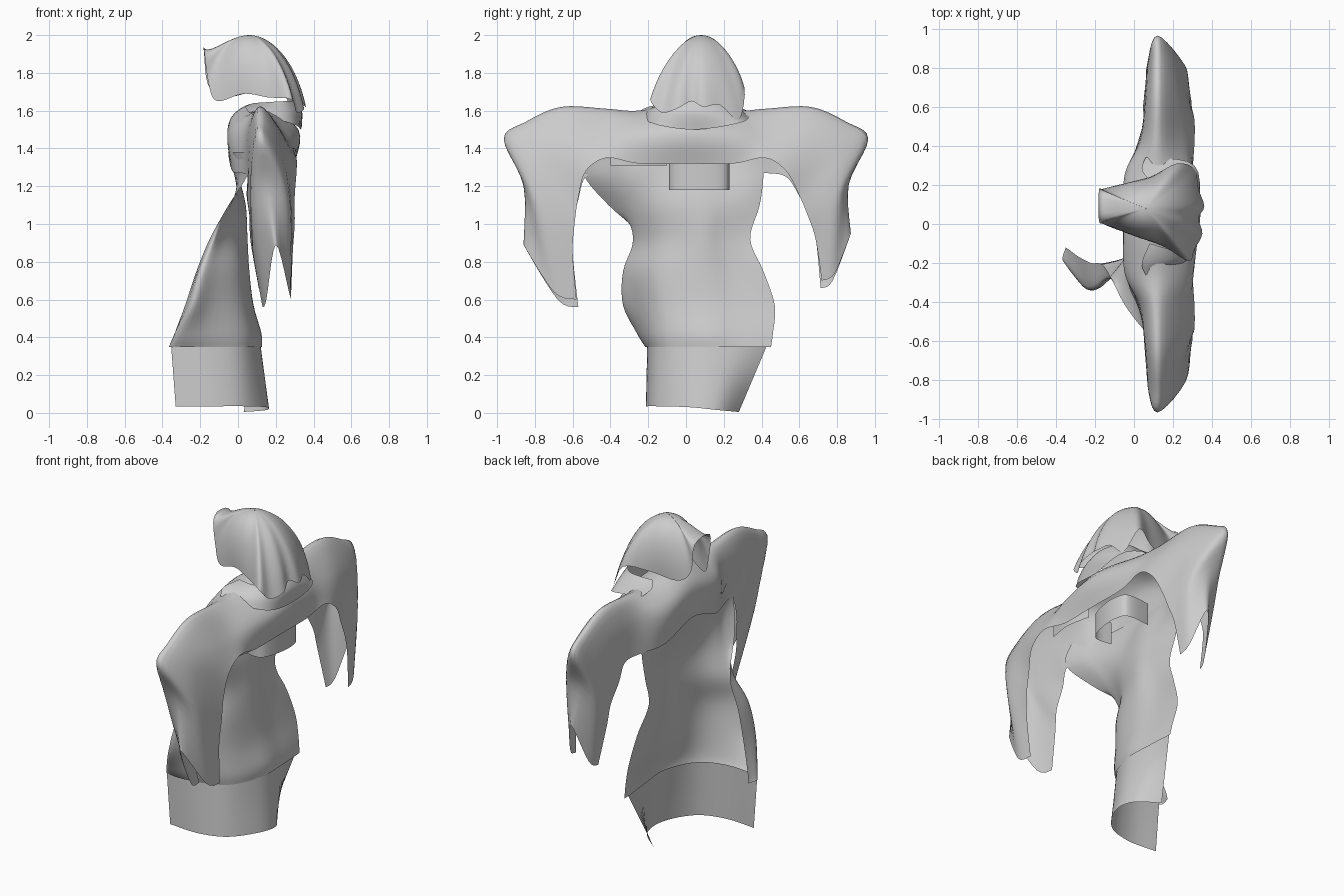
import bpy
from math import sin, cos, pi, atan2
from mathutils import Vector


def smooth_path(pts, n, closed=False):
    """Catmull-Rom refinement of a list of points."""
    pts = [Vector(p) for p in pts]
    m = len(pts)
    pick = (lambda i: pts[i % m]) if closed else (lambda i: pts[max(0, min(m - 1, i))])
    out = []
    for i in range(m if closed else m - 1):
        a, b, c, d = (pick(i + k) for k in (-1, 0, 1, 2))
        for j in range(n):
            t = j / n
            out.append(0.5 * (2 * b + (c - a) * t + (2 * a - 5 * b + 4 * c - d) * t * t
                              + (3 * b - a - 3 * c + d) * t ** 3))
    if not closed:
        out.append(pts[-1])
    return out


def sheet(name, rows, closed=False):
    """Cloth surface through equal-length rows of points."""
    w = len(rows[0])
    faces = [(i * w + j, i * w + (j + 1) % w, (i + 1) * w + (j + 1) % w, (i + 1) * w + j)
             for i in range(len(rows) - 1) for j in range(w if closed else w - 1)]
    me = bpy.data.meshes.new(name)
    me.from_pydata([tuple(p) for r in rows for p in r], [], faces)
    me.polygons.foreach_set("use_smooth", [True] * len(me.polygons))
    me.update()
    ob = bpy.data.objects.new(name, me)
    bpy.context.collection.objects.link(ob)
    return ob


def loft(name, rows, n=5, m=5):
    fine = [smooth_path(r, n) for r in rows]
    cols = [smooth_path(c, m) for c in zip(*fine)]
    return sheet(name, list(zip(*cols)))


# Lower skirt band, open towards -x
top = [(-.355, -.2, .37), (-.15, -.2, .38), (.02, -.13, .38), (.11, .06, .38), (.11, .25, .37), (.1, .43, .36)]
low = [(-.33, -.2, .035), (-.13, -.21, .035), (.04, -.15, .035), (.15, .02, .03), (.15, .17, .015), (.03, .28, .005)]
loft("skirt_band", [top, low], 6, 3)

# Body drape: (z, section points x,y), with a folded edge at the flared front corner
body = [
    (1.38, [(.05, -.5), (.01, -.4), (-.03, -.3), (-.05, -.08), (-.05, .1), (-.04, .25), (.02, .4)]),
    (1.26, [(.05, -.54), (.03, -.42), (.0, -.3), (-.02, -.1), (.0, .08), (-.01, .25), (.02, .41)]),
    (1.10, [(-.05, -.41), (-.04, -.33), (-.03, -.25), (.01, -.1), (.04, .08), (.03, .22), (.01, .39)]),
    (.92, [(-.15, -.22), (-.13, -.28), (-.08, -.22), (.0, -.1), (.05, .08), (.03, .2), (.02, .34)]),
    (.75, [(-.22, -.2), (-.2, -.33), (-.12, -.28), (.01, -.14), (.06, .08), (.04, .25), (.05, .41)]),
    (.57, [(-.28, -.17), (-.25, -.33), (-.15, -.27), (.02, -.14), (.08, .08), (.07, .28), (.07, .47)]),
    (.42, [(-.335, -.13), (-.32, -.25), (-.18, -.24), (.03, -.14), (.12, .08), (.11, .28), (.1, .46)]),
    (.35, [(-.35, -.12), (-.355, -.2), (-.18, -.21), (.03, -.13), (.12, .08), (.12, .28), (.11, .45)]),
]
loft("body_drape", [[(x, y, z) for x, y in sec] for z, sec in body])

# Shawl with hanging sleeves: stations run from back hem over the crest to front hem
stations = [
    [(.30, .0, 1.32), (.32, .0, 1.5), (.12, .0, 1.64), (-.04, .0, 1.56), (-.05, .0, 1.36)],
    [(.30, .25, 1.32), (.29, .25, 1.48), (.12, .25, 1.60), (-.04, .25, 1.5), (-.03, .25, 1.28)],
    [(.31, .42, 1.35), (.25, .42, 1.47), (.12, .42, 1.61), (.04, .42, 1.5), (.02, .42, 1.27)],
    [(.31, .53, 1.28), (.24, .62, 1.46), (.12, .66, 1.62), (.06, .62, 1.48), (.05, .53, 1.25)],
    [(.30, .57, 1.14), (.23, .78, 1.39), (.12, .85, 1.54), (.07, .78, 1.40), (.05, .57, 1.13)],
    [(.30, .59, 1.00), (.25, .82, 1.25), (.12, .965, 1.45), (.07, .83, 1.27), (.07, .60, .99)],
    [(.29, .60, .85), (.27, .79, 1.06), (.16, .86, 1.20), (.08, .79, 1.06), (.08, .60, .84)],
    [(.28, .58, .60), (.27, .70, .64), (.20, .86, .89), (.15, .68, .60), (.13, .57, .56)],
]


def far_side(p):
    # the +y sleeve is shorter and hangs further out
    x, y, z = p
    t = max(0, min(1, (1.25 - z) / .6))
    return (x - .02 * t, y + t * (.91 - y) * .42, z + .1 * t)


near = [[(x, -y, z) for x, y, z in s] for s in reversed(stations)]
far = [[far_side(p) for p in s] for s in stations[1:]]
loft("shawl_and_sleeves", near + far)

# Hood: dome that starts round at the crown and spreads to an uneven hem
hem = [(-.18, .02, 1.92), (-.155, .0, 1.74), (-.11, -.02, 1.65), (.03, -.07, 1.69), (.16, -.12, 1.67),
       (.28, -.19, 1.66), (.31, -.13, 1.59), (.35, -.05, 1.61), (.33, .03, 1.65), (.36, .09, 1.62),
       (.33, .18, 1.63), (.31, .28, 1.55), (.22, .31, 1.72), (.08, .24, 1.70), (-.08, .2, 1.67),
       (-.16, .18, 1.74), (-.18, .17, 1.91)]
hem = smooth_path(hem, 4, closed=True)
apex = Vector((.06, .08, 2.0))
rings = []
for i in range(15):
    t = max(i, .1) / 14
    f = .85 * sin(t * pi / 2) + .15 * t ** 2
    g = 1 - cos(t * pi / 2)
    ring = []
    for p in hem:
        a = atan2(p.y - apex.y, p.x - apex.x)
        d = Vector((.25 * cos(a), .23 * sin(a), -.3)).lerp(p - apex, t)
        ring.append(apex + Vector((d.x * f, d.y * f, d.z * g)))
    rings.append(ring)
sheet("hood", rings, closed=True)

# Neck cloth spreading from under the hood onto the shoulders
loft("neck_cloth", [
    [(.08, -.1, 1.64), (.24, -.12, 1.65), (.31, .07, 1.65), (.24, .22, 1.65), (.08, .22, 1.64)],
    [(.04, -.2, 1.62), (.26, -.17, 1.59), (.34, .05, 1.59), (.28, .29, 1.57), (.04, .28, 1.62)],
    [(.06, -.26, 1.59), (.29, -.17, 1.53), (.33, .05, 1.5), (.31, .3, 1.54), (.06, .34, 1.59)],
])

# Belt strips hanging under the back hem
strip = [(.1, -.08), (.22, -.08), (.27, .07), (.26, .2), (.2, .23), (.08, .22)]
loft("belt_strip", [[(x, y, z) for x, y in strip] for z in (1.32, 1.18)], 5, 2)
side = [(.26, -.4), (.28, -.25), (.25, -.1)]
loft("side_strip", [[(x, y, z) for x, y in side] for z in (1.38, 1.31)], 5, 2)
